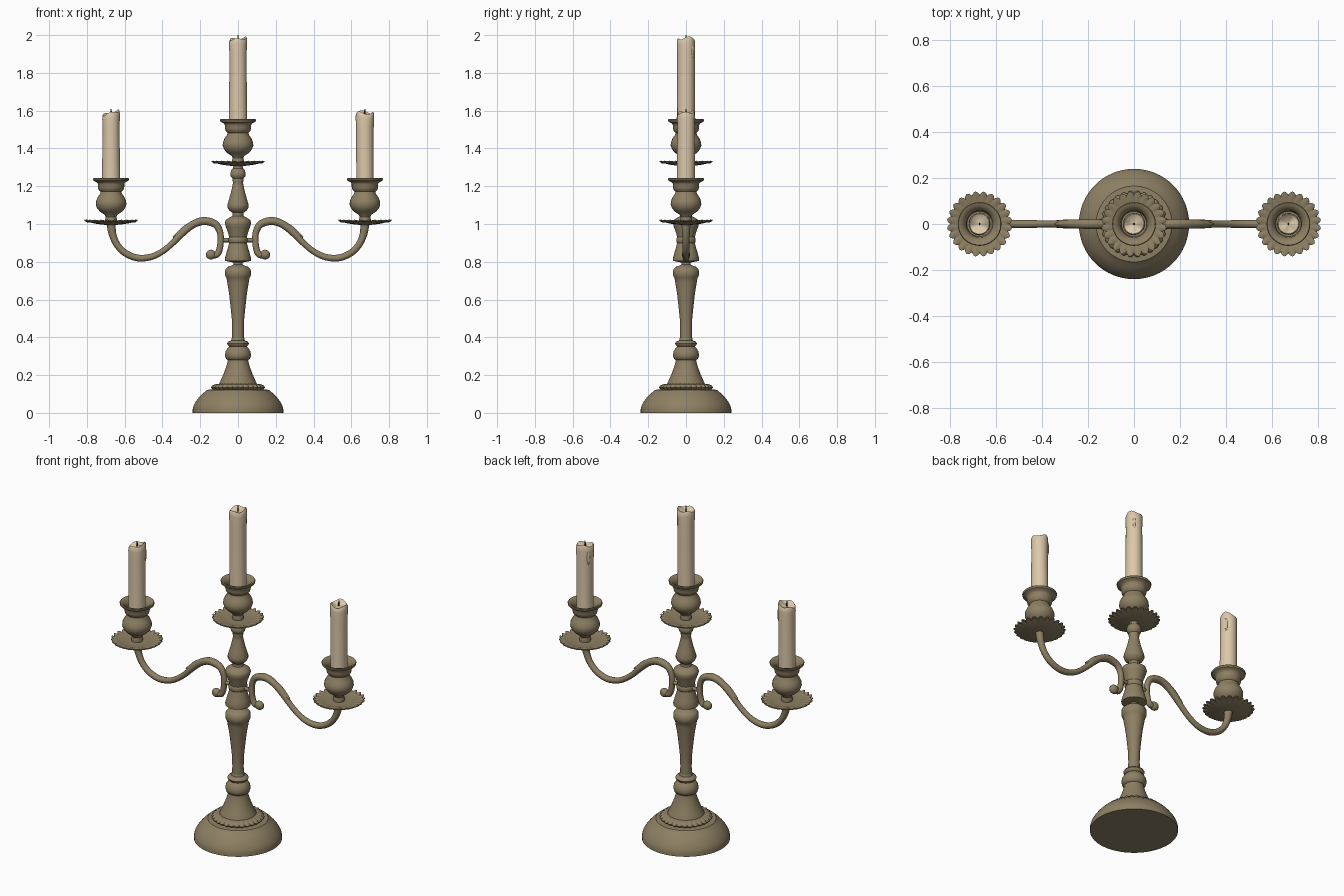
import bpy, bmesh, math
from mathutils import Vector

SEG = 48
ARM_X = 0.672


def material(name, colour):
    m = bpy.data.materials.new(name)
    m.diffuse_color = (*colour, 1)
    return m


bronze = material("aged bronze", (0.27, 0.215, 0.125))
wax = material("ivory wax", (0.72, 0.58, 0.40))
char = material("burnt wick", (0.03, 0.025, 0.02))


def finish(name, bm, mat, angle=40):
    bmesh.ops.remove_doubles(bm, verts=bm.verts, dist=1e-5)
    bmesh.ops.recalc_face_normals(bm, faces=bm.faces)
    me = bpy.data.meshes.new(name)
    bm.to_mesh(me)
    bm.free()
    me.materials.append(mat)
    ob = bpy.data.objects.new(name, me)
    bpy.context.collection.objects.link(ob)
    bpy.ops.object.select_all(action='DESELECT')
    ob.select_set(True)
    bpy.context.view_layer.objects.active = ob
    bpy.ops.object.shade_smooth_by_angle(angle=math.radians(angle))
    return ob


def lathe(name, profile, mat, origin=(0, 0, 0), seg=SEG, warp=None):
    """Turn (radius, height) points about z; warp(r, z, angle) may bend them."""
    bm = bmesh.new()
    ox, oy, oz = origin
    rings = []
    for r, z in profile:
        ring = []
        for i in range(seg):
            a = math.tau * i / seg
            rr, zz = warp(r, z, a) if warp else (r, z)
            ring.append(bm.verts.new((ox + rr * math.cos(a), oy + rr * math.sin(a), oz + zz)))
        rings.append(ring)
    for lo, hi in zip(rings, rings[1:]):
        for i in range(seg):
            j = (i + 1) % seg
            bm.faces.new((lo[i], lo[j], hi[j], hi[i]))
    bm.faces.new(rings[0][::-1])
    bm.faces.new(rings[-1])
    return finish(name, bm, mat)


def smooth_path(pts, steps=6):
    """Catmull-Rom resampling of (x, z, radius) points."""
    p = [Vector(q) for q in pts]
    p = [2 * p[0] - p[1]] + p + [2 * p[-1] - p[-2]]
    out = []
    for a, b, c, d in zip(p, p[1:], p[2:], p[3:]):
        for k in range(steps):
            t = k / steps
            out.append(0.5 * (2 * b + (c - a) * t + (2 * a - 5 * b + 4 * c - d) * t * t
                              + (3 * b - a - 3 * c + d) * t ** 3))
    return out + [p[-2]]


def tube(name, pts, mat, side=1, seg=12):
    """Sweep a round section along a path in the xz plane."""
    path = smooth_path(pts)
    bm = bmesh.new()
    rings = []
    for k, (x, z, r) in enumerate(path):
        a, b = path[max(k - 1, 0)], path[min(k + 1, len(path) - 1)]
        n = Vector((-(b.y - a.y), b.x - a.x)).normalized()
        ring = []
        for i in range(seg):
            t = math.tau * i / seg
            c, s = r * math.cos(t), r * math.sin(t)
            ring.append(bm.verts.new((side * (x + n.x * c), s, z + n.y * c)))
        rings.append(ring)
    for lo, hi in zip(rings, rings[1:]):
        for i in range(seg):
            j = (i + 1) % seg
            bm.faces.new((lo[i], lo[j], hi[j], hi[i]))
    bm.faces.new(rings[0])
    bm.faces.new(rings[-1])
    return finish(name, bm, mat, 50)


def ball(name, loc, scale, mat):
    bm = bmesh.new()
    bmesh.ops.create_uvsphere(bm, u_segments=16, v_segments=10, radius=1)
    for v in bm.verts:
        v.co = Vector([l + c * s for l, c, s in zip(loc, v.co, scale)])
    return finish(name, bm, mat)


# Domed foot and flared lower stem
lathe("foot", [(0.24, 0), (0.24, 0.02), (0.236, 0.036), (0.226, 0.056), (0.21, 0.078),
               (0.19, 0.1), (0.172, 0.114), (0.165, 0.122), (0.135, 0.124)], bronze, seg=64)
lathe("gadroon_ring", [(0.10, 0.118), (0.13, 0.122), (0.142, 0.134), (0.134, 0.146),
                       (0.115, 0.153), (0.09, 0.155)], bronze, seg=168,
      warp=lambda r, z, a: (r * (0.95 + 0.07 * abs(math.sin(14 * a))) if r > 0.11 else r, z))
lathe("lower_stem", [(0.112, 0.12), (0.102, 0.15), (0.088, 0.18), (0.075, 0.21), (0.064, 0.24),
                     (0.055, 0.27), (0.054, 0.28), (0.064, 0.287), (0.069, 0.305),
                     (0.066, 0.325), (0.056, 0.342), (0.046, 0.352), (0.056, 0.36),
                     (0.058, 0.368), (0.052, 0.377), (0.036, 0.384), (0.032, 0.4)], bronze)

# Tapered column and its collar
lathe("column", [(0.03, 0.38), (0.033, 0.4), (0.031, 0.43), (0.033, 0.5), (0.039, 0.56),
                 (0.047, 0.63), (0.057, 0.69), (0.061, 0.715), (0.067, 0.722), (0.069, 0.74),
                 (0.067, 0.76), (0.056, 0.772), (0.038, 0.779), (0.025, 0.785),
                 (0.024, 0.81)], bronze)

# Hub that carries the arms
lathe("arm_hub", [(0.03, 0.797), (0.068, 0.805), (0.07, 0.815), (0.062, 0.845), (0.053, 0.875),
                  (0.047, 0.9), (0.051, 0.905), (0.051, 0.924), (0.047, 0.93), (0.053, 0.955),
                  (0.064, 0.985), (0.07, 1.005), (0.066, 1.02), (0.048, 1.033),
                  (0.03, 1.042), (0.028, 1.055)], bronze)

# Upper baluster under the middle cup
lathe("upper_baluster", [(0.028, 1.045), (0.03, 1.06), (0.047, 1.072), (0.056, 1.088),
                         (0.056, 1.103), (0.048, 1.13), (0.038, 1.165), (0.03, 1.2),
                         (0.026, 1.22), (0.03, 1.23), (0.028, 1.24), (0.038, 1.25),
                         (0.041, 1.265), (0.036, 1.285), (0.026, 1.295), (0.024, 1.32)], bronze)


def scallop(r, z, a):
    w = max(0.0, (r - 0.095) / 0.047)
    s = abs(math.sin(12 * a))
    return r * (1 - 0.10 * w * (1 - s)), z + 0.008 * w * (s - 0.5)


def candle_holder(label, x, z, candle_h, lean, phase):
    # Scalloped drip tray
    lathe(label + "_drip_tray", [(0.022, -0.008), (0.05, -0.006), (0.09, 0.0), (0.12, 0.008),
                                 (0.142, 0.01), (0.142, 0.016), (0.12, 0.016), (0.095, 0.01),
                                 (0.06, 0.006), (0.03, 0.008)], bronze, (x, 0, z), 144, scallop)
    # Vase-shaped cup with an open flared rim
    lathe(label + "_cup", [(0.03, 0.0), (0.032, 0.02), (0.028, 0.034), (0.034, 0.046),
                           (0.058, 0.062), (0.074, 0.08), (0.081, 0.1), (0.08, 0.118),
                           (0.07, 0.14), (0.058, 0.157), (0.055, 0.168), (0.066, 0.178),
                           (0.07, 0.195), (0.07, 0.21), (0.076, 0.218), (0.093, 0.226),
                           (0.095, 0.236), (0.092, 0.24), (0.078, 0.236), (0.066, 0.222),
                           (0.058, 0.21), (0.055, 0.17)], bronze, (x, 0, z))
    # Candle with a melted, uneven lip and hollow top
    h = candle_h

    def melt(r, zz, a):
        up = max(0.0, (zz - h + 0.08) / 0.08)
        lip = lean * math.cos(a - phase) + 0.007 * math.sin(3 * a + phase)
        return r * (1 + 0.03 * math.sin(2 * a + phase + zz * 9)), zz + up * lip * min(1, r / 0.04)
    lathe(label + "_candle", [(0.047, 0.165), (0.047, 0.24), (0.046, h - 0.09), (0.048, h - 0.04),
                              (0.047, h - 0.016), (0.043, h - 0.009), (0.036, h - 0.013),
                              (0.022, h - 0.02), (0.004, h - 0.022)], wax, (x, 0, z), 32, melt)
    # Wax run down one side
    d = phase + 0.4
    ball(label + "_wax_drip", (x + 0.044 * math.cos(d), 0.044 * math.sin(d), z + h - 0.07),
         (0.008, 0.008, 0.045), wax)
    # Wick
    lathe(label + "_wick", [(0.004, h - 0.025), (0.004, h - 0.005), (0.003, h + 0.01)],
          char, (x, 0, z), 8)


candle_holder("middle", 0, 1.315, 0.675, 0.006, 0.5)
candle_holder("left", -ARM_X, 1.003, 0.595, 0.013, 0.2)
candle_holder("right", ARM_X, 1.003, 0.597, 0.006, 2.2)

# Scrolling arms, mirrored left and right
ARM = [(0.135, 0.835, 0.016), (0.112, 0.838, 0.017), (0.098, 0.865, 0.017), (0.092, 0.91, 0.017),
       (0.095, 0.955, 0.017), (0.115, 0.995, 0.019), (0.155, 1.013, 0.021), (0.2, 1.013, 0.021),
       (0.25, 0.99, 0.02), (0.3, 0.947, 0.019), (0.345, 0.9, 0.016), (0.4, 0.855, 0.016),
       (0.46, 0.826, 0.017), (0.53, 0.82, 0.018), (0.595, 0.845, 0.018), (0.64, 0.89, 0.018),
       (0.664, 0.945, 0.02), (ARM_X, 1.0, 0.024)]
for label, side in (("left", -1), ("right", 1)):
    tube(label + "_arm", ARM, bronze, side)
    ball(label + "_scroll_end", (side * 0.143, 0, 0.838), (0.027, 0.022, 0.026), bronze)
    # Leaf tip lying on the arm
    tube(label + "_leaf_tip", [(0.22, 1.012, 0.015), (0.275, 0.978, 0.017), (0.315, 0.946, 0.013),
                               (0.345, 0.93, 0.004)], bronze, side, 8)
    # Pin joining the arm to the hub
    tube(label + "_arm_pin", [(0.03, 0.914, 0.011), (0.06, 0.914, 0.011), (0.092, 0.914, 0.011)],
         bronze, side, 10)
